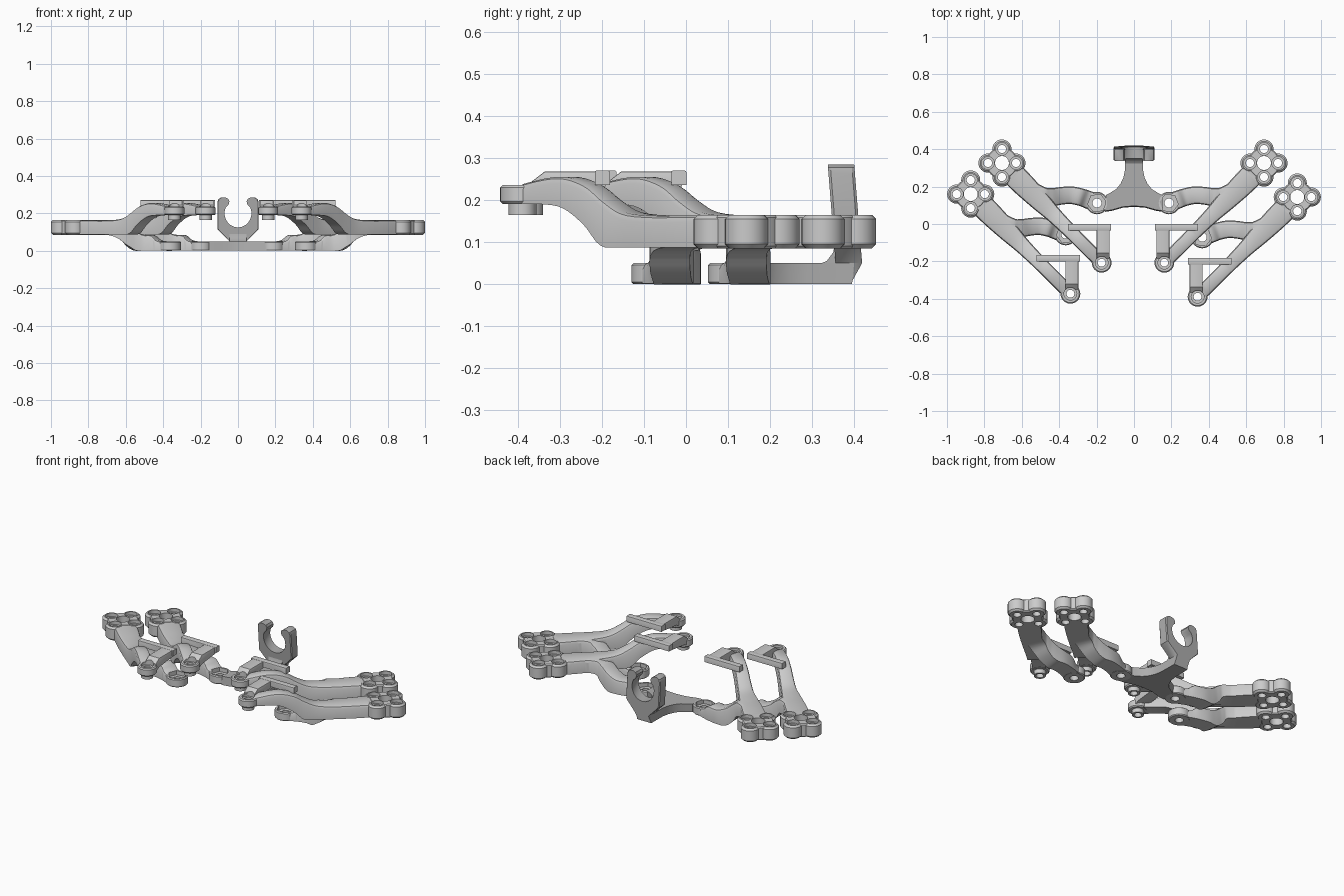
import bpy, bmesh, math
from mathutils import Vector

if "Cube" in bpy.data.objects:
    bpy.data.objects.remove(bpy.data.objects["Cube"])

grey = bpy.data.materials.new("light_grey")
grey.diffuse_color = (0.42, 0.42, 0.42, 1)
grey.use_nodes = True
grey.node_tree.nodes["Principled BSDF"].inputs["Base Color"].default_value = grey.diffuse_color


def make_object(name, bm):
    bmesh.ops.recalc_face_normals(bm, faces=bm.faces)
    me = bpy.data.meshes.new(name)
    bm.to_mesh(me)
    bm.free()
    me.materials.append(grey)
    ob = bpy.data.objects.new(name, me)
    bpy.context.collection.objects.link(ob)
    return ob


def loft(name, rings):
    """Closed solid through rings with equal point counts."""
    bm = bmesh.new()
    rows = [[bm.verts.new(p) for p in r] for r in rings]
    n = len(rows[0])
    for a, b in zip(rows, rows[1:]):
        for i in range(n):
            bm.faces.new((a[i], a[(i + 1) % n], b[(i + 1) % n], b[i]))
    bm.faces.new(rows[0])
    bm.faces.new(rows[-1])
    return make_object(name, bm)


def disc(x, y, r, z0, z1, c=0.0, n=32, turn=0.0):
    """Upright cylinder with chamfered rims."""
    prof = [(r - c, z0), (r, z0 + c), (r, z1 - c), (r - c, z1)] if c else [(r, z0), (r, z1)]
    return loft("disc", [[(x + q * math.cos(turn + 2 * math.pi * i / n),
                           y + q * math.sin(turn + 2 * math.pi * i / n), z)
                          for i in range(n)] for q, z in prof])


def smooth_path(pts, steps=4):
    """Catmull-Rom resampling of a list of tuples."""
    v = [Vector(p) for p in pts]
    v = [v[0]] + v + [v[-1]]
    out = []
    for i in range(1, len(v) - 2):
        a, b, c, d = v[i - 1:i + 3]
        for k in range(steps):
            t = k / steps
            out.append(0.5 * (2 * b + (c - a) * t + (2 * a - 5 * b + 4 * c - d) * t * t
                              + (3 * b - a - 3 * c + d) * t ** 3))
    return out + [v[-1]]


def beam(pts, c=0.016, steps=4):
    """Chamfered bar; points are (x, y, half width, bottom, top)."""
    p = smooth_path(pts, steps)
    rings = []
    for i, (x, y, w, lo, hi) in enumerate(p):
        a, b = p[max(i - 1, 0)], p[min(i + 1, len(p) - 1)]
        d = Vector((b[0] - a[0], b[1] - a[1])).normalized()
        sec = [(-w, lo), (w, lo), (w, hi - c), (w - 0.3 * c, hi - 0.3 * c), (w - c, hi),
               (c - w, hi), (0.3 * c - w, hi - 0.3 * c), (-w, hi - c)]
        rings.append([(x - d.y * s, y + d.x * s, z) for s, z in sec])
    return loft("beam", rings)


def combine(ob, others, op):
    for o in others:
        m = ob.modifiers.new("combine", 'BOOLEAN')
        m.operation, m.object, m.solver = op, o, 'EXACT'
    bpy.context.view_layer.update()
    dg = bpy.context.evaluated_depsgraph_get()
    me = bpy.data.meshes.new_from_object(ob.evaluated_get(dg))
    ob.modifiers.clear()
    ob.data = me
    for o in others:
        bpy.data.objects.remove(o)
    return ob


def finish(ob):
    bpy.ops.object.select_all(action='DESELECT')
    ob.select_set(True)
    bpy.context.view_layer.objects.active = ob
    bpy.ops.object.shade_smooth_by_angle(angle=math.radians(32))


# One forked arm, built around its clover hub and reaching toward +x, -y
LOBES = [(0.075, 0), (-0.075, 0), (0, 0.075), (0, -0.075)]
arm = disc(0, 0, 0.085, 0.085, 0.165, 0.006)
parts = [disc(x, y, 0.051, 0.085, 0.165, 0.01) for x, y in LOBES]
# raised diagonal branch
parts.append(beam([(0.03, -0.03, 0.065, 0.087, 0.163), (0.12, -0.12, 0.062, 0.087, 0.163),
                   (0.2, -0.2, 0.054, 0.087, 0.163), (0.27, -0.27, 0.044, 0.087, 0.171),
                   (0.32, -0.32, 0.04, 0.092, 0.202), (0.36, -0.36, 0.038, 0.14, 0.235),
                   (0.41, -0.41, 0.037, 0.18, 0.254), (0.46, -0.46, 0.037, 0.19, 0.252),
                   (0.533, -0.533, 0.036, 0.191, 0.234)]))
parts += [disc(0.533, -0.533, 0.053, 0.19, 0.236, 0.006), disc(0.533, -0.533, 0.033, 0.165, 0.2)]
# lowered branch and its end pad
parts.append(beam([(0.06, -0.06, 0.05, 0.088, 0.162), (0.14, -0.135, 0.05, 0.088, 0.162),
                   (0.22, -0.177, 0.048, 0.078, 0.16), (0.27, -0.182, 0.048, 0.035, 0.14),
                   (0.32, -0.175, 0.047, 0.002, 0.105), (0.37, -0.172, 0.047, 0.001, 0.086),
                   (0.42, -0.182, 0.047, 0.001, 0.083), (0.455, -0.194, 0.048, 0.001, 0.055),
                   (0.508, -0.214, 0.05, 0.001, 0.049)]))
parts.append(disc(0.508, -0.214, 0.06, 0, 0.05, 0.005))
# corner bracket on the raised branch
parts.append(beam([(0.352, -0.343, 0.018, 0.236, 0.27), (0.584, -0.343, 0.018, 0.236, 0.27)], 0.004, 1))
parts.append(beam([(0.541, -0.335, 0.035, 0.232, 0.268), (0.541, -0.48, 0.035, 0.215, 0.268),
                   (0.541, -0.51, 0.035, 0.2, 0.245)], 0.004, 1))
combine(arm, parts, 'UNION')
# screw holes, recesses and hexagonal pocket
holes = [disc(0, 0, 0.037, 0, 0.2)]
for x, y in LOBES:
    holes += [disc(x, y, 0.022, 0, 0.2, n=24), disc(x, y, 0.034, 0.145, 0.2, n=24)]
holes += [disc(0.533, -0.533, 0.021, 0.1, 0.3, n=24), disc(0.533, -0.533, 0.034, 0.222, 0.35, n=24),
          disc(0.508, -0.214, 0.024, -0.1, 0.2, n=24),
          disc(0.508, -0.214, 0.05, 0.027, 0.16, n=6, turn=math.radians(8))]
combine(arm, holes, 'DIFFERENCE')

# Four placements: inner and outer pair
for name, x, y in (("left_inner_arm", -0.706, 0.326), ("left_outer_arm", -0.873, 0.160),
                   ("right_inner_arm", 0.695, 0.326), ("right_outer_arm", 0.873, 0.144)):
    bm = bmesh.new()
    bm.from_mesh(arm.data)
    side = -1 if x > 0 else 1
    for v in bm.verts:
        v.co.x = v.co.x * side + x
        v.co.y += y
    if side < 0:
        bmesh.ops.reverse_faces(bm, faces=bm.faces)
    me = bpy.data.meshes.new(name)
    bm.to_mesh(me)
    bm.free()
    ob = bpy.data.objects.new(name, me)
    bpy.context.collection.objects.link(ob)
    finish(ob)
bpy.data.objects.remove(arm)

# Centre bridge with flared stem
half = [(0.0, 0.097), (0.06, 0.092), (0.12, 0.075), (0.155, 0.07), (0.15, 0.155), (0.125, 0.168),
        (0.095, 0.187), (0.072, 0.215), (0.056, 0.25), (0.048, 0.29), (0.046, 0.40)]
outline = half + [(-x, y) for x, y in reversed(half[1:])]
bridge = loft("centre_bridge", [[(x, y - d, z) for x, y in outline]
                                for z, d in ((0, 0.005), (0.05, 0))])
finish(bridge)

# Open clip standing on the stem, leaning slightly forward
ang = [math.radians(a) for a in range(25, -91, -10)]
side = [(0.046, 0.0), (0.046, 0.05), (0.11, 0.115), (0.11, 0.262), (0.104, 0.277), (0.09, 0.285),
        (0.07, 0.285), (0.055, 0.278), (0.048, 0.265), (0.052, 0.248)]
side += [(0.075 * math.cos(a), 0.2 + 0.075 * math.sin(a)) for a in ang if math.cos(a) > 0.03]
clip_outline = side + [(0, 0.125)] + [(-x, z) for x, z in reversed(side)]


def clip_ring(y, s, back):
    return [(x * s, y - 0.08 * z - (max(0, 0.045 - z) * 0.7 if back else 0), z) for x, z in clip_outline]


clip = loft("clip", [clip_ring(0.36, 0.96, False), clip_ring(0.366, 1, False),
                     clip_ring(0.417, 1, True), clip_ring(0.423, 0.96, True)])
finish(clip)

# Curved fillet between stem and clip
fillet = [(0.31, 0.045), (0.335, 0.055), (0.35, 0.075), (0.355, 0.1), (0.38, 0.1), (0.38, 0.04)]
finish(loft("clip_fillet", [[(s * 0.045, y, z) for y, z in fillet] for s in (-1, 1)]))
